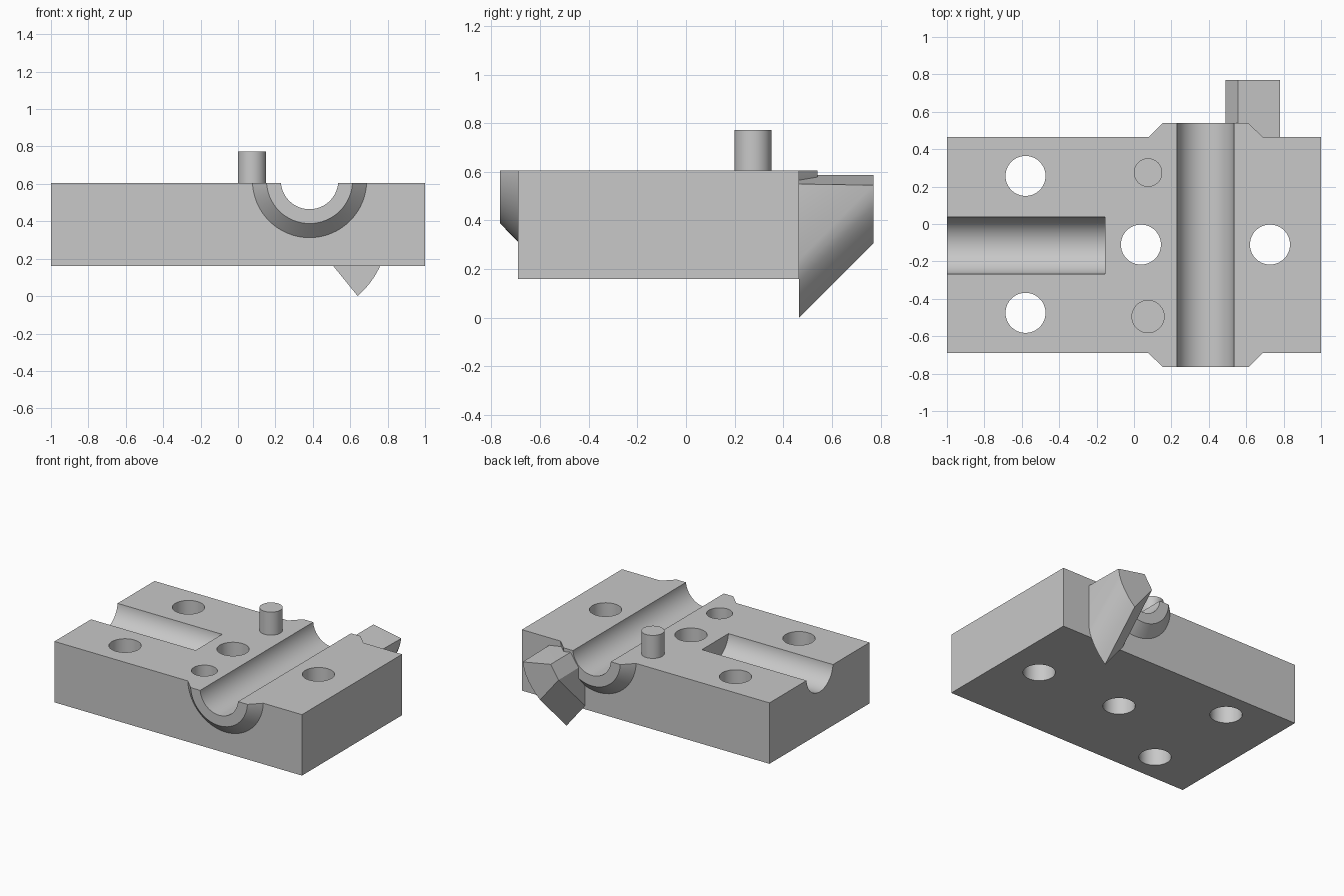
import bpy, bmesh, math
from mathutils import Matrix, Vector

if "Cube" in bpy.data.objects:
    bpy.data.objects.remove(bpy.data.objects["Cube"], do_unlink=True)

mat = bpy.data.materials.new("plain_grey")
mat.use_nodes = True
GREY = (0.58, 0.58, 0.58, 1)
mat.diffuse_color = GREY
mat.node_tree.nodes["Principled BSDF"].inputs["Base Color"].default_value = GREY

TOP, BOTTOM = 0.605, 0.16
FRONT, BACK = -0.69, 0.465
AXIS_X, AXIS_Z, BORE = 0.3825, 0.618, 0.1536


def make(name, bm):
    bmesh.ops.recalc_face_normals(bm, faces=bm.faces)
    mesh = bpy.data.meshes.new(name)
    bm.to_mesh(mesh)
    bm.free()
    mesh.materials.append(mat)
    ob = bpy.data.objects.new(name, mesh)
    bpy.context.collection.objects.link(ob)
    return ob


def box(name, lo, hi):
    lo, hi = Vector(lo), Vector(hi)
    bm = bmesh.new()
    bmesh.ops.create_cube(bm, size=1, matrix=Matrix.Translation((lo + hi) / 2)
                          @ Matrix.Diagonal((*(hi - lo), 1)))
    return make(name, bm)


def rod(name, start, end, r1, r2=None):
    """Round bar or cone between two points."""
    start, end = Vector(start), Vector(end)
    axis = end - start
    turn = Vector((0, 0, 1)).rotation_difference(axis).to_matrix().to_4x4()
    bm = bmesh.new()
    bmesh.ops.create_cone(bm, cap_ends=True, segments=64, radius1=r1,
                          radius2=r1 if r2 is None else r2, depth=axis.length,
                          matrix=Matrix.Translation((start + end) / 2) @ turn)
    return make(name, bm)


def combine(base, tool, operation):
    mod = base.modifiers.new(operation, "BOOLEAN")
    mod.operation, mod.solver, mod.object = operation, "EXACT", tool
    bpy.context.view_layer.objects.active = base
    bpy.ops.object.modifier_apply(modifier=mod.name)
    bpy.data.objects.remove(tool, do_unlink=True)


def shade(ob):
    bpy.ops.object.select_all(action="DESELECT")
    ob.select_set(True)
    bpy.context.view_layer.objects.active = ob
    bpy.ops.object.shade_smooth_by_angle(angle=math.radians(25))


# Block, made too tall and trimmed flat once the tapered collars are joined
block = box("mould_block", (-1, FRONT, BOTTOM), (1, BACK, 0.9))
for face_y, out in ((FRONT, -1), (BACK, 1)):
    combine(block, rod("collar", (AXIS_X, face_y - out * 0.05, AXIS_Z),
                       (AXIS_X, face_y + out * 0.075, AXIS_Z), 0.356, 0.23), "UNION")
combine(block, box("trim", (-2, -2, TOP), (2, 2, 1.5)), "DIFFERENCE")

# Long channel across, short channel from the right end
combine(block, rod("channel", (AXIS_X, -1, AXIS_Z), (AXIS_X, 1, AXIS_Z), BORE), "DIFFERENCE")
combine(block, rod("channel", (-1.2, -0.115, AXIS_Z), (-0.155, -0.115, AXIS_Z), BORE), "DIFFERENCE")

# Bolt holes and blind dowel hole
for x, y in ((-0.58, 0.257), (-0.58, -0.475), (0.037, -0.11), (0.727, -0.11)):
    combine(block, rod("hole", (x, y, 0), (x, y, 1), 0.107), "DIFFERENCE")
combine(block, rod("dowel_hole", (0.075, -0.495, TOP - 0.18), (0.075, -0.495, 1), 0.086), "DIFFERENCE")

# Locating pin
combine(block, rod("pin", (0.075, 0.275, 0.5), (0.075, 0.275, 0.773), 0.076), "UNION")
shade(block)

# Sloping lug on the back: profile slides up at 45 degrees from the block
reach = 0.305
curve = [(0.64, 0), (0.67, 0.029), (0.70, 0.063), (0.73, 0.105),
         (0.755, 0.15), (0.77, 0.19), (0.78, 0.24)]
roof = [(0.78, 0.55), (0.555, 0.587), (0.49, 0.493)]
bm = bmesh.new()
for x, z in curve + [(0.49, 0.185)]:
    bm.verts.new((x, BACK, z))
    bm.verts.new((x, BACK + reach, z + reach))
for x, z in roof:
    bm.verts.new((x, BACK, z))
    bm.verts.new((x, BACK + reach, z))
bmesh.ops.remove_doubles(bm, verts=bm.verts, dist=0.012)
hull = bmesh.ops.convex_hull(bm, input=bm.verts)
bmesh.ops.delete(bm, geom=[v for v in bm.verts if not v.link_faces], context="VERTS")
bmesh.ops.dissolve_limit(bm, angle_limit=math.radians(1), verts=bm.verts, edges=bm.edges)
shade(make("back_lug", bm))
